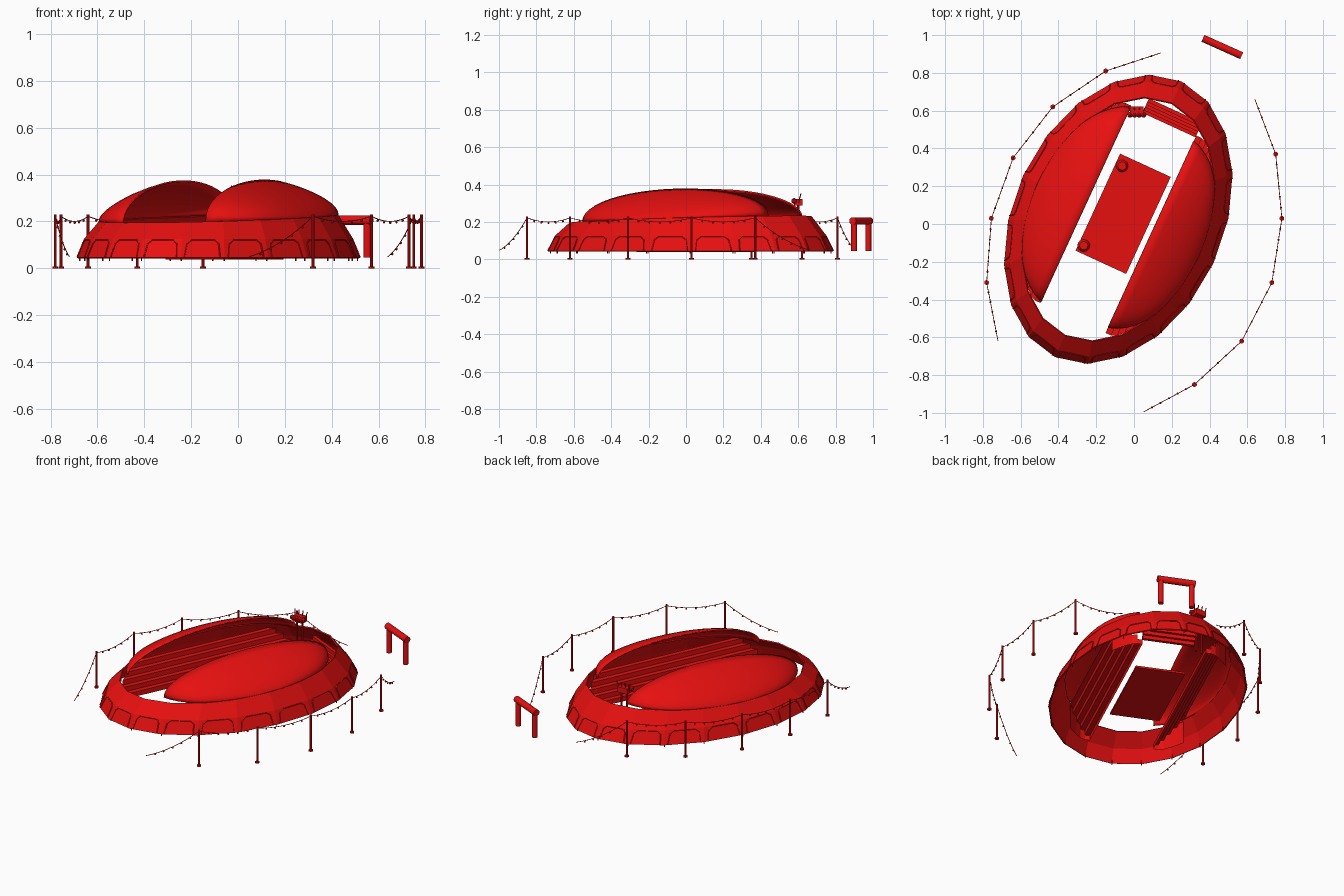
import bpy, bmesh, math
from mathutils import Matrix, Vector

if "Cube" in bpy.data.objects:
    bpy.data.objects.remove(bpy.data.objects["Cube"])

red = bpy.data.materials.new("red")
red.diffuse_color = (0.8, 0.005, 0.005, 1)
red.use_nodes = True
red.node_tree.nodes["Principled BSDF"].inputs["Base Color"].default_value = red.diffuse_color
PLACE = Matrix.Translation((-0.083, 0.025, 0)) @ Matrix.Rotation(math.radians(-24.7), 4, 'Z')
A, B = 0.803, 0.555          # outer half length (local y) and half width (local x)
RA, RB = A * 0.845, B * 0.845  # rim


def rim_z(x, y):
    p = PLACE @ Vector((x, y, 0))
    return 0.215 + 0.02 * p.x + 0.022 * p.y


def finish(name, bm, placed=True, smooth=False, thick=0):
    bmesh.ops.recalc_face_normals(bm, faces=bm.faces)
    me = bpy.data.meshes.new(name)
    bm.to_mesh(me)
    bm.free()
    ob = bpy.data.objects.new(name, me)
    bpy.context.collection.objects.link(ob)
    me.materials.append(red)
    if placed:
        ob.matrix_world = PLACE
    if thick:
        m = ob.modifiers.new("thickness", 'SOLIDIFY')
        m.thickness = thick
    if smooth:
        for f in me.polygons:
            f.use_smooth = True
    return ob


def grid(bm, rows):
    vs = [[bm.verts.new(p) for p in r] for r in rows]
    for a, b in zip(vs, vs[1:]):
        for i in range(len(a) - 1):
            bm.faces.new((a[i], a[i + 1], b[i + 1], b[i]))


def box(bm, c, s):
    bmesh.ops.create_cube(bm, size=1, matrix=Matrix.Translation(c) @ Matrix.Diagonal((*s, 1)))


def rod(bm, p, q, r, n=10):
    p, q = Vector(p), Vector(q)
    d = q - p
    M = Matrix.Translation((p + q) / 2) @ d.to_track_quat('Z', 'Y').to_matrix().to_4x4()
    bmesh.ops.create_cone(bm, cap_ends=True, segments=n, radius1=r, radius2=r, depth=d.length, matrix=M)


def ball(bm, c, r, sub=1):
    bmesh.ops.create_icosphere(bm, subdivisions=sub, radius=r, matrix=Matrix.Translation(c))


# Faceted outer wall
N = 20
bm = bmesh.new()
rows = []
for s, z in ((1, 0.045), (0.95, 0.125), (0.845, None)):
    row = []
    for i in range(N + 1):
        t = 2 * math.pi * i / N
        x, y = B * s * math.cos(t), A * s * math.sin(t)
        row.append((x, y, rim_z(x, y) if z is None else z))
    rows.append(row)
grid(bm, rows)
bmesh.ops.remove_doubles(bm, verts=bm.verts, dist=0.0005)
finish("outer_wall", bm, thick=0.008)

# Arched window frames lying on the lower wall
bm = bmesh.new()
for i in range(N):
    t0, t1 = 2 * math.pi * i / N, 2 * math.pi * (i + 1) / N
    arch = []
    for f, h in ((0.1, 0), (0.13, 0.75), (0.22, 0.95), (0.78, 0.95), (0.87, 0.75), (0.9, 0)):
        s = 1.001 - 0.05 * h
        a = Vector((B * math.cos(t0), A * math.sin(t0), 0)) * s
        b = Vector((B * math.cos(t1), A * math.sin(t1), 0)) * s
        arch.append(a.lerp(b, f) + Vector((0, 0, 0.048 + 0.077 * h)))
    for p, q in zip(arch, arch[1:]):
        rod(bm, p, q, 0.003, 5)
finish("window_frames", bm)

# Small feet under the wall
bm = bmesh.new()
for i in range(N):
    t = 2 * math.pi * i / N
    x, y = B * 0.98 * math.cos(t), A * 0.98 * math.sin(t)
    rod(bm, (x, y, 0.03), (x, y, 0.06), 0.003, 6)
finish("wall_feet", bm)

# Roof shells and steep stepped stands, one per side
V0 = 0.19
for name, sx, inner, power in (("left", -1, 0.92, 1.05), ("right", 1, 0.88, 0.9)):
    bm = bmesh.new()
    t0 = math.asin(V0 / RB)
    rows = []
    for i in range(11):
        k = i / 10
        t = t0 + (math.pi / 2 - 0.02 - t0) * k
        row = []
        for j in range(25):
            p = -math.pi / 2 + math.pi * j / 24
            x = sx * RB * math.sin(t)
            y = RA * (inner + (1 - inner) * min(1, 2 * k)) * math.cos(t) * math.sin(p)
            w = max(0, math.cos(p)) ** power
            row.append((x, y, rim_z(x, y) + 0.186 * math.cos(t) ** 1.5 * w))
        rows.append(row)
    grid(bm, rows)
    finish(name + "_roof", bm, smooth=True, thick=0.008)

    bm = bmesh.new()
    steps = 5
    prof = []
    for i in range(steps):
        v = V0 + 0.15 * i / steps
        prof.append((v, 0.045 + 0.15 * i / steps))
        prof.append((v, 0.045 + 0.15 * (i + 1) / steps))
    prof.append((V0 + 0.15, 0.195))
    half = [min(0.575, RA * 0.98 * math.sqrt(1 - (v / RB) ** 2)) for v, z in prof]
    grid(bm, [[(sx * v, -h, z), (sx * v, h, z)] for (v, z), h in zip(prof, half)])
    for s in (-1, 1):
        grid(bm, [[(sx * v, s * h, z), (sx * v, s * h, 0.044)] for (v, z), h in zip(prof, half)])
    finish(name + "_stand", bm)

# Stepped stand at the back end
bm = bmesh.new()
for i in range(5):
    box(bm, (0.035, 0.575 + 0.016 * i, 0.09 + 0.022 * i), (0.31, 0.02, 0.022))
finish("back_stand", bm)

# Playing field with low mounds
bm = bmesh.new()
box(bm, (0.011, 0.037, 0.044), (0.295, 0.565, 0.012))
finish("field", bm)
bm = bmesh.new()
for x, y in ((-0.1, 0.265), (-0.108, -0.203)):
    bmesh.ops.create_cone(bm, cap_ends=True, segments=12, radius1=0.034, radius2=0.022, depth=0.025,
                          matrix=Matrix.Translation((x, y, 0.06)))
finish("field_mounds", bm)

# Floodlight tower by the back stand
bm = bmesh.new()
c = Vector((0.015, 0.6, 0))
for dx in (-0.02, 0.02):
    rod(bm, c + Vector((dx, 0, 0.05)), c + Vector((dx, 0, 0.3)), 0.006, 8)
box(bm, c + Vector((0, 0, 0.305)), (0.07, 0.045, 0.035))
for i in range(4):
    x = -0.036 + 0.024 * i
    ball(bm, c + Vector((x, -0.022, 0.312)), 0.017)
    rod(bm, c + Vector((x, 0, 0.3)), c + Vector((x * 1.2, 0.015, 0.352)), 0.003, 6)
finish("floodlight_tower", bm, placed=False)

# Entrance gate
bm = bmesh.new()
p, q = Vector((0.365, 0.983, 0)), Vector((0.57, 0.891, 0))
up = Vector((0, 0, 0.205))
rod(bm, p + up, q + up, 0.02, 14)
for t in (0.09, 0.91):
    g = p.lerp(q, t)
    rod(bm, g + Vector((0, 0, 0.045)), g + up, 0.016, 14)
finish("entrance_gate", bm, placed=False)

# Light strings on poles; the ends of each chain hang low
chains = {
    "left": [(0.14, 0.905), (-0.15, 0.81), (-0.43, 0.62), (-0.64, 0.35), (-0.755, 0.03), (-0.78, -0.31), (-0.72, -0.62)],
    "right": [(0.64, 0.66), (0.75, 0.37), (0.783, 0.03), (0.73, -0.31), (0.57, -0.62), (0.32, -0.85), (0.05, -0.995)],
}
for name, pts in chains.items():
    poles, bulbs, wire = bmesh.new(), bmesh.new(), bmesh.new()
    for x, y in pts[1:-1]:
        rod(poles, (x, y, 0), (x, y, 0.23), 0.006, 8)
        rod(poles, (x, y, 0), (x, y, 0.008), 0.013, 10)
    top = [(x, y, 0.05 if k in (0, len(pts) - 1) else 0.222) for k, (x, y) in enumerate(pts)]
    for a, b in zip(top, top[1:]):
        a, b = Vector(a), Vector(b)
        path = []
        for i in range(13):
            t = i / 12
            path.append(a.lerp(b, t) - Vector((0, 0, 0.022 * 4 * t * (1 - t))))
        for u, w in zip(path, path[1:]):
            rod(wire, u, w, 0.002, 5)
        for i in range(2, 12, 2):
            ball(bulbs, path[i] - Vector((0, 0, 0.006)), 0.006)
    finish(name + "_light_poles", poles, placed=False)
    finish(name + "_light_bulbs", bulbs, placed=False)
    finish(name + "_light_wire", wire, placed=False)
